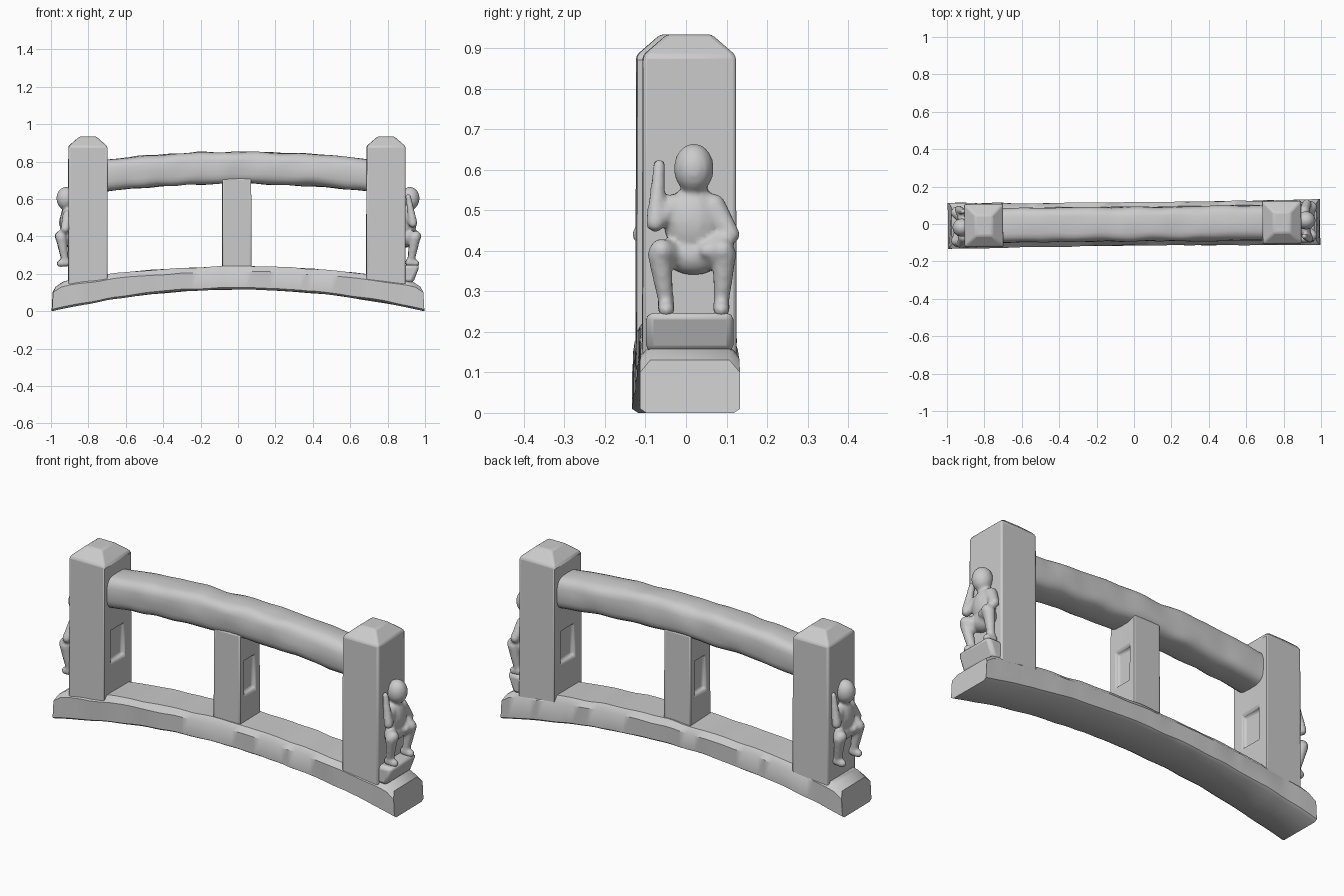
import bpy, bmesh, math
from mathutils import Vector, Matrix, noise

cube = bpy.data.objects.get("Cube")
if cube:
    bpy.data.objects.remove(cube, do_unlink=True)

stone = bpy.data.materials.new("grey stone")
stone.use_nodes = True
stone.diffuse_color = (0.6, 0.6, 0.6, 1)
stone.node_tree.nodes["Principled BSDF"].inputs["Base Color"].default_value = (0.6, 0.6, 0.6, 1)

YAW = 0.01  # the whole railing is turned very slightly


def finish(name, bm, bevel=0.0, angle=40, turn=0.0):
    bmesh.ops.recalc_face_normals(bm, faces=bm.faces)
    mesh = bpy.data.meshes.new(name)
    bm.to_mesh(mesh)
    bm.free()
    mesh.materials.append(stone)
    ob = bpy.data.objects.new(name, mesh)
    bpy.context.collection.objects.link(ob)
    ob.rotation_euler.z = YAW + turn
    bpy.ops.object.select_all(action='DESELECT')
    ob.select_set(True)
    bpy.context.view_layer.objects.active = ob
    bpy.ops.object.shade_smooth_by_angle(angle=math.radians(angle))
    if bevel:
        mod = ob.modifiers.new("worn edges", 'BEVEL')
        mod.width = bevel
        mod.segments = 2
        mod.limit_method = 'ANGLE'
    return ob


def weather(p, amount):
    return p + noise.noise_vector(p * 9) * amount


def arched_beam(name, half, section, steps, rough):
    """Loft a closed (y, z) section along x; section takes t = x / half."""
    bm = bmesh.new()
    rings = []
    for i in range(steps + 1):
        t = 2 * i / steps - 1
        ring = []
        for y, z, reach in section(t):
            p = Vector((t * (half + reach), y, z))
            ring.append(bm.verts.new(weather(p, rough * (1 - t ** 8))))
        rings.append(ring)
    n = len(rings[0])
    for a, b in zip(rings, rings[1:]):
        for j in range(n):
            bm.faces.new((a[j], a[(j + 1) % n], b[(j + 1) % n], b[j]))
    bm.faces.new(rings[0])
    bm.faces.new(rings[-1])
    return finish(name, bm)


# Base beam: arched underside, chamfered upper edges, drooping ends
def base_section(t):
    low = 0.115 * (1 - t * t)
    top = 0.24 - 0.085 * t * t
    w = 0.115 + 0.008 * t * t
    end = 0.025 * max(0, abs(t) - 0.95) / 0.05
    return [(-w, low + 0.01, 0), (-w, top - 0.03 - end, -0.005),
            (-w + 0.025, top - end, -0.02), (w - 0.025, top - end, -0.02),
            (w, top - 0.03 - end, -0.005), (w, low + 0.01, 0),
            (w - 0.015, low, 0), (-w + 0.015, low, 0)]


arched_beam("base_beam", 0.995, base_section, 48, 0.006)


# Top rail: thick rounded bar with a gentle arch
def rail_section(t):
    mid = 0.767 - 0.044 * t * t
    pts = []
    for i in range(24):
        a = math.tau * i / 24
        c, s = math.cos(a), math.sin(a)
        pts.append((0.093 * math.copysign(abs(c) ** 0.55, c),
                    mid + 0.086 * math.copysign(abs(s) ** 0.65, s), 0))
    return pts


arched_beam("top_rail", 0.72, rail_section, 40, 0.008)


# Posts: tapered boxes with recessed panels and an optional pyramid cap
def post(name, x, half_x, half_y, z0, z1, panel_sides, panel, cap=0.0):
    bm = bmesh.new()
    bmesh.ops.create_cube(bm, size=2)
    for v in bm.verts:
        taper = 1.0 if v.co.z < 0 else 0.985
        v.co = Vector((x + v.co.x * half_x * taper, v.co.y * half_y * taper,
                       z1 if v.co.z > 0 else z0))
    bm.normal_update()
    sides = [f for f in bm.faces if any(f.normal.x * s > 0.9 for s in panel_sides)]
    top = next(f for f in bm.faces if f.normal.z > 0.9)
    for f in sides:
        sign = math.copysign(1, f.normal.x)
        bmesh.ops.inset_individual(bm, faces=[f], thickness=0.02)
        low, high, wide = panel
        mid = (low + high) / 2
        for v in f.verts:
            v.co.y = math.copysign(wide, v.co.y)
            v.co.z = high if v.co.z > mid else low
            v.co.x = x + sign * half_x * 0.99
        bmesh.ops.inset_individual(bm, faces=[f], thickness=0.008)
        for v in f.verts:
            v.co.x -= sign * 0.02
    if cap:
        bmesh.ops.inset_individual(bm, faces=[top], thickness=half_x * 0.8)
        for v in top.verts:
            v.co.z += cap
    return finish(name, bm, bevel=0.009)


for side, label in ((-1, "right"), (1, "left")):
    cx = 0.797 * side - 0.006
    post(label + "_end_post", cx, 0.105, 0.116, 0.1, 0.882, (-side,),
         (0.35, 0.52, 0.06), cap=0.052)
post("centre_post", -0.007, 0.078, 0.085, 0.2, 0.71, (-1, 1), (0.38, 0.56, 0.05))


# Carved seated figure on the outer face of each end post
def blob(bm, y, z, ry, rz, x=0.91, rx=0.05):
    m = Matrix.Translation((x, y, z)) @ Matrix.Diagonal((rx, ry, rz, 1))
    bmesh.ops.create_uvsphere(bm, u_segments=14, v_segments=10, radius=1, matrix=m)


def limb(bm, a, b, r0, r1):
    a, b = Vector(a), Vector(b)
    for i in range(9):
        p = a.lerp(b, i / 8)
        r = r0 + (r1 - r0) * i / 8
        blob(bm, p.y, p.z, r, r, p.x, r)


def figure(name, turn):
    bm = bmesh.new()
    blob(bm, 0.01, 0.603, 0.05, 0.062, 0.92, 0.052)             # head
    blob(bm, 0.01, 0.47, 0.075, 0.09, 0.9, 0.055)               # chest
    blob(bm, 0.01, 0.39, 0.075, 0.05, 0.9, 0.05)                # hips
    limb(bm, (0.91, 0.06, 0.51), (0.925, 0.1, 0.44), 0.03, 0.024)
    limb(bm, (0.925, 0.1, 0.44), (0.95, 0.04, 0.4), 0.022, 0.018)
    limb(bm, (0.91, -0.04, 0.51), (0.935, -0.085, 0.47), 0.03, 0.022)
    limb(bm, (0.935, -0.085, 0.47), (0.91, -0.075, 0.61), 0.024, 0.016)
    for s in (-1, 1):
        limb(bm, (0.91, s * 0.035, 0.39), (0.95, s * 0.075 + 0.005, 0.4), 0.032, 0.03)
        limb(bm, (0.945, s * 0.08 + 0.005, 0.39), (0.925, s * 0.068 + 0.01, 0.27), 0.03, 0.02)
        limb(bm, (0.915, s * 0.068 + 0.01, 0.26), (0.95, s * 0.068 + 0.01, 0.255), 0.022, 0.02)
    ob = finish(name, bm, angle=180, turn=turn)
    mod = ob.modifiers.new("fuse", 'REMESH')
    mod.mode = 'VOXEL'
    mod.voxel_size = 0.008
    mod.use_smooth_shade = True
    soft = ob.modifiers.new("soften", 'SMOOTH')
    soft.iterations = 4


# Worn ledge under the figure
def ledge(name, turn):
    bm = bmesh.new()
    bmesh.ops.create_cube(bm, size=2)
    for v in bm.verts:
        reach = 0.972 if v.co.z > 0 else 0.935
        v.co = Vector((reach if v.co.x > 0 else 0.85, v.co.y * 0.108,
                       0.247 if v.co.z > 0 else 0.15))
    finish(name, bm, bevel=0.018)


for label, turn in (("left", 0.0), ("right", math.pi)):
    figure(label + "_carved_figure", turn)
    ledge(label + "_figure_ledge", turn)
